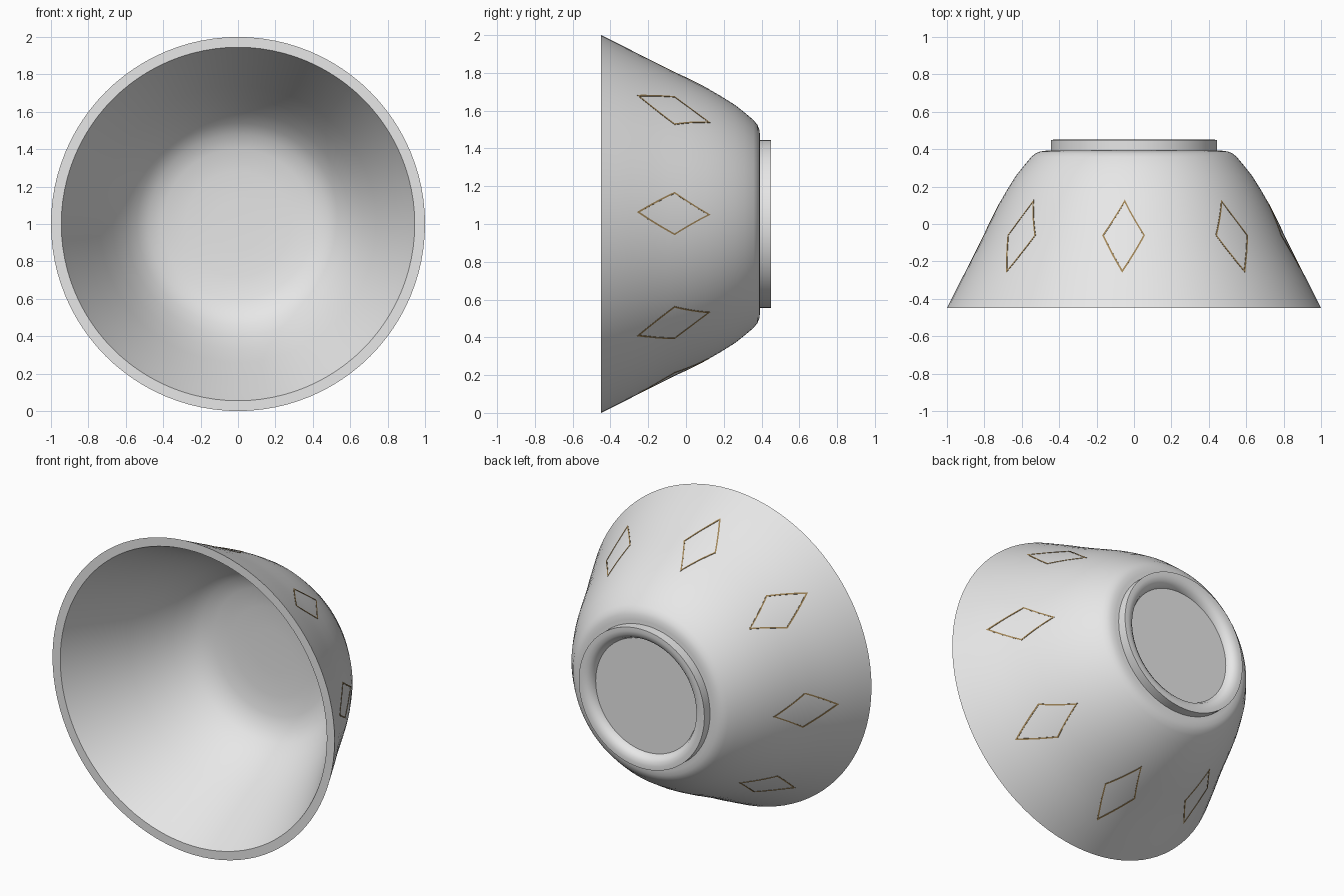
import bpy, bmesh, math
from mathutils import Vector

if "Cube" in bpy.data.objects:
    bpy.data.objects.remove(bpy.data.objects["Cube"])

SEG = 96
CZ = 1.0  # height of the bowl axis, which runs along y


def material(name, rgb):
    m = bpy.data.materials.new(name)
    m.diffuse_color = (*rgb, 1)
    m.use_nodes = True
    m.node_tree.nodes["Principled BSDF"].inputs["Base Color"].default_value = m.diffuse_color
    return m


glaze = material("white glaze", (0.8, 0.8, 0.8))
gold = material("gold brown", (0.36, 0.24, 0.10))


def on_axis(r, y, a):
    return Vector((r * math.cos(a), y, CZ + r * math.sin(a)))


def finish(bm, name, mat, angle=35):
    bmesh.ops.recalc_face_normals(bm, faces=bm.faces)
    me = bpy.data.meshes.new(name)
    bm.to_mesh(me)
    bm.free()
    me.materials.append(mat)
    ob = bpy.data.objects.new(name, me)
    bpy.context.collection.objects.link(ob)
    bpy.ops.object.select_all(action='DESELECT')
    ob.select_set(True)
    bpy.context.view_layer.objects.active = ob
    bpy.ops.object.shade_smooth_by_angle(angle=math.radians(angle))
    return ob


def lathe(name, profile, mat, angle=35, closed=False):
    """Spin (radius, y) points about the bowl axis; radius 0 makes a pole."""
    bm = bmesh.new()
    rings = []
    for r, y in profile:
        n = 1 if r == 0 else SEG
        rings.append([bm.verts.new(on_axis(r, y, math.tau * i / SEG)) for i in range(n)])
    pairs = list(zip(rings, rings[1:]))
    if closed:
        pairs.append((rings[-1], rings[0]))
    for a, b in pairs:
        for i in range(SEG):
            j = (i + 1) % SEG
            quad = [a[i % len(a)], a[j % len(a)], b[j % len(b)], b[i % len(b)]]
            bm.faces.new(list(dict.fromkeys(quad)))
    return finish(bm, name, mat, angle)


# Bowl shell: outside from base to rim, then inside back to the centre
outer = [(0.47, 0.392), (0.50, 0.388), (0.525, 0.378), (0.55, 0.358), (0.59, 0.31),
         (0.63, 0.26), (0.68, 0.18), (0.72, 0.11), (0.77, 0.01), (0.82, -0.095),
         (0.87, -0.195), (0.92, -0.29), (0.96, -0.37), (1.0, -0.45)]
inner = [(0.945, -0.45), (0.90, -0.36), (0.82, -0.205), (0.74, -0.045), (0.67, 0.085),
         (0.60, 0.19), (0.54, 0.26), (0.48, 0.305), (0.40, 0.332), (0.28, 0.345), (0.14, 0.35)]
lathe("bowl", [(0, 0.392)] + outer + inner + [(0, 0.35)], glaze)

# Foot ring with a softened inner lip
lathe("foot_ring", [(0.445, 0.38), (0.445, 0.45), (0.42, 0.451), (0.395, 0.445),
                    (0.375, 0.43), (0.36, 0.40), (0.36, 0.38)], glaze, 50, closed=True)
lathe("foot_base", [(0, 0.40), (0.37, 0.40)], glaze)


def outer_radius(y):
    for (r0, y0), (r1, y1) in zip(outer, outer[1:]):
        if y1 <= y <= y0:
            return r0 + (r1 - r0) * (y - y0) / (y1 - y0)
    return 1.0


# Painted diamond outlines, laid as thin ribbons on the outside wall
def diamond(index, angle):
    def ring(inset):
        k = 1 - inset
        half = math.radians(8.2) * k
        mid = -0.06
        tips = [(0, mid + 0.19 * k), (half, mid), (0, mid - 0.20 * k), (-half, mid)]
        pts = []
        for (a0, y0), (a1, y1) in zip(tips, tips[1:] + tips[:1]):
            for s in range(8):
                t = s / 8
                pts.append((angle + a0 + (a1 - a0) * t, y0 + (y1 - y0) * t))
        return pts

    bm = bmesh.new()
    loops = []
    for inset, lift in ((0, -0.003), (0, 0.002), (0.08, 0.002), (0.08, -0.003)):
        loops.append([bm.verts.new(on_axis(outer_radius(y) + lift, y, a)) for a, y in ring(inset)])
    n = len(loops[0])
    for a, b in zip(loops, loops[1:]+loops[:1]):
        for i in range(n):
            j = (i + 1) % n
            bm.faces.new((a[i], a[j], b[j], b[i]))
    finish(bm, f"diamond_outline_{index}", gold)


for i in range(8):
    diamond(i, math.radians(4 + 45 * i))
